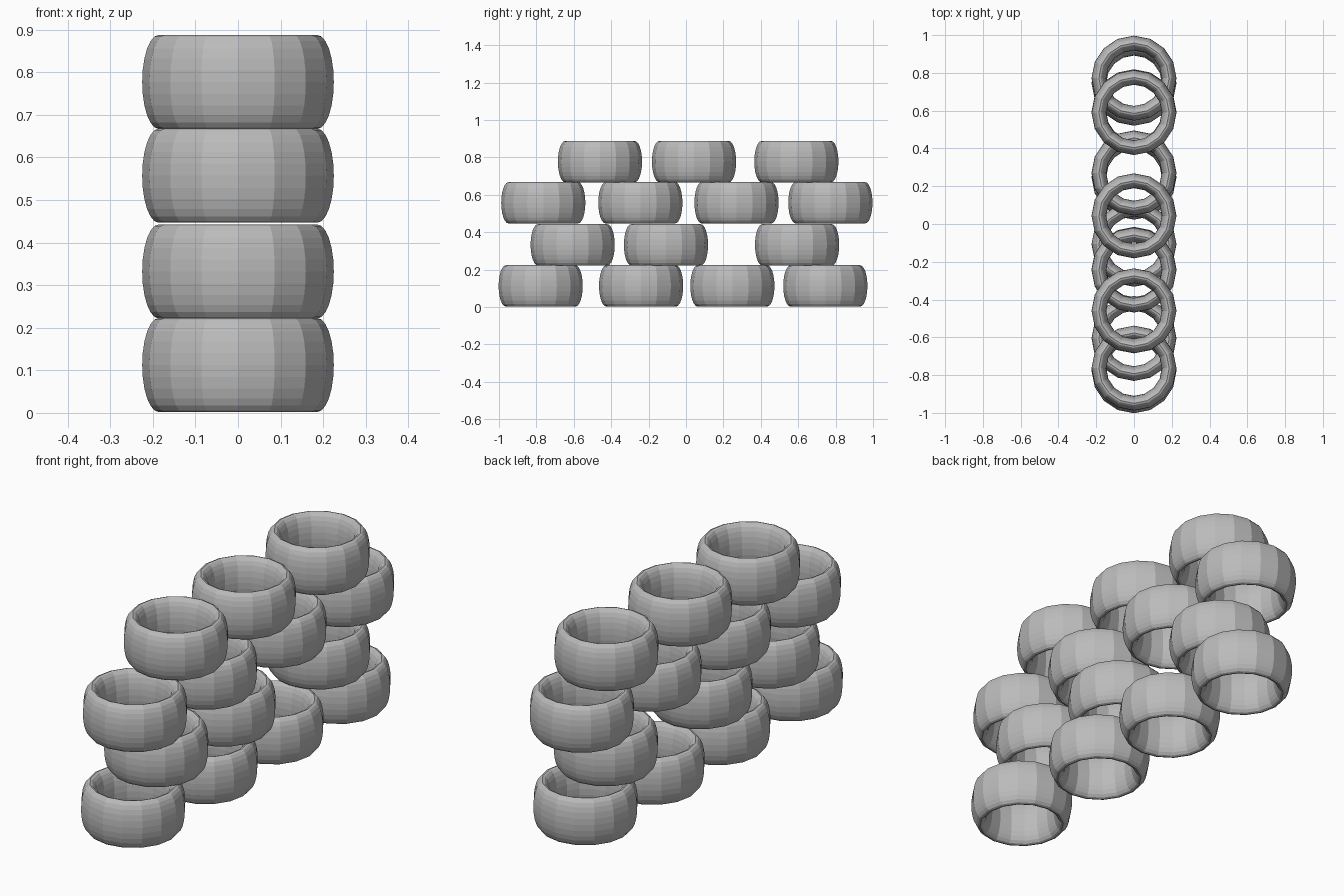
import bpy, math

if "Cube" in bpy.data.objects:
    bpy.data.objects.remove(bpy.data.objects["Cube"])

SIDES, TUBE_SIDES = 16, 24
RING_R, TUBE_W, TUBE_H = 0.186, 0.039, 0.1105

grey = bpy.data.materials.new("plain grey")
grey.diffuse_color = (0.5, 0.5, 0.5, 1)
grey.use_nodes = True
grey.node_tree.nodes["Principled BSDF"].inputs["Base Color"].default_value = grey.diffuse_color

# One ring: an upright elliptical section swept round a 16-sided circle
verts, faces = [], []
for i in range(SIDES):
    a = 2 * math.pi * i / SIDES
    for j in range(TUBE_SIDES):
        t = 2 * math.pi * j / TUBE_SIDES
        r = RING_R + TUBE_W * math.cos(t)
        verts.append((r * math.cos(a), r * math.sin(a), TUBE_H * math.sin(t)))
        i2, j2 = (i + 1) % SIDES, (j + 1) % TUBE_SIDES
        faces.append((i * TUBE_SIDES + j, i2 * TUBE_SIDES + j,
                      i2 * TUBE_SIDES + j2, i * TUBE_SIDES + j2))
mesh = bpy.data.meshes.new("ring")
mesh.from_pydata(verts, [], faces)
mesh.materials.append(grey)

# Four staggered rows: centre height and ring positions along y
rows = [
    (0.1125, (-0.777, -0.240, 0.248, 0.745)),
    (0.332, (-0.606, -0.107, 0.594)),
    (0.557, (-0.763, -0.244, 0.270, 0.772)),
    (0.777, (-0.460, 0.043, 0.590)),
]
for n, (z, ys) in enumerate(rows):
    for k, y in enumerate(ys):
        ob = bpy.data.objects.new(f"ring_row{n + 1}_{k + 1}", mesh.copy())
        ob.location = (0, y, z)
        bpy.context.collection.objects.link(ob)
